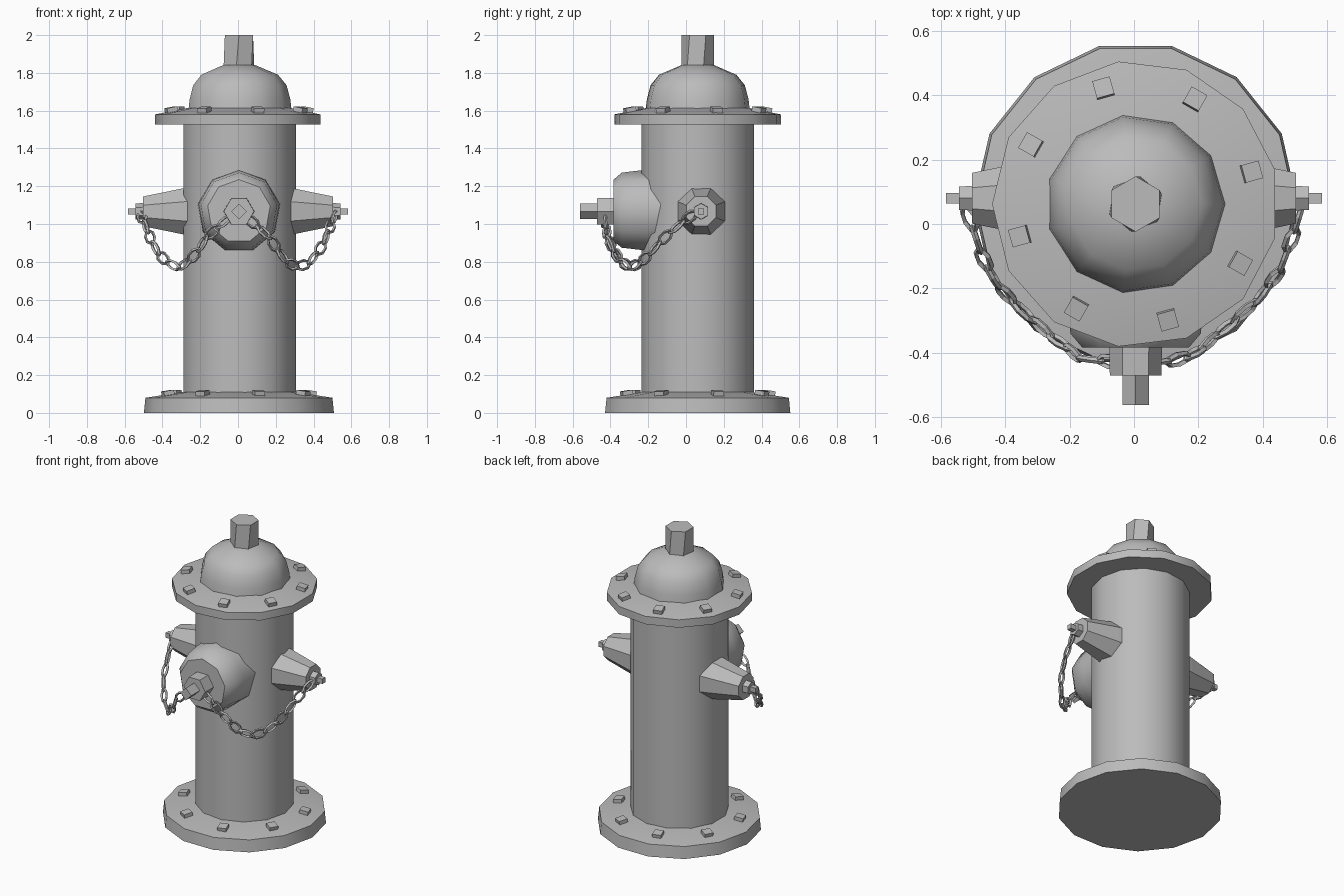
import bpy, bmesh
from math import radians, sin, cos, tau
from mathutils import Matrix, Vector

if "Cube" in bpy.data.objects:
    bpy.data.objects.remove(bpy.data.objects["Cube"])

iron = bpy.data.materials.new("iron_grey")
iron.use_nodes = True
iron.diffuse_color = (0.5, 0.5, 0.5, 1)
iron.node_tree.nodes["Principled BSDF"].inputs["Base Color"].default_value = (0.5, 0.5, 0.5, 1)

CX, CY = 0.005, 0.062
AXIS = Matrix.Translation((CX, CY, 0))


def finish(name, bm, smooth=None):
    """Turn a bmesh into an object, smooth below the given angle."""
    bmesh.ops.recalc_face_normals(bm, faces=bm.faces)
    mesh = bpy.data.meshes.new(name)
    bm.to_mesh(mesh)
    bm.free()
    mesh.materials.append(iron)
    obj = bpy.data.objects.new(name, mesh)
    bpy.context.collection.objects.link(obj)
    if smooth:
        bpy.ops.object.select_all(action='DESELECT')
        obj.select_set(True)
        bpy.context.view_layer.objects.active = obj
        bpy.ops.object.shade_smooth_by_angle(angle=radians(smooth))
    return obj


def lathe(bm, profile, sides, phase=0.0, matrix=AXIS, twist=0.0):
    """Capped polygonal turning of (radius, height) points about local z."""
    rings = []
    for i, (r, z) in enumerate(profile):
        turn = radians(phase + twist * i)
        rings.append([bm.verts.new(matrix @ Vector((r * cos(turn + tau * k / sides),
                                                    r * sin(turn + tau * k / sides), z)))
                      for k in range(sides)])
    for low, high in zip(rings, rings[1:]):
        for k in range(sides):
            n = (k + 1) % sides
            bm.faces.new((low[k], low[n], high[n], high[k]))
    bm.faces.new(rings[0])
    bm.faces.new(rings[-1])


def turned(name, profile, sides, phase=0.0, matrix=AXIS, smooth=None, twist=0.0):
    bm = bmesh.new()
    lathe(bm, profile, sides, phase, matrix, twist)
    return finish(name, bm, smooth)


def bolt_ring(name, radius, z, tilt):
    """Eight square bolts lying on a sloped flange."""
    bm = bmesh.new()
    for k in range(8):
        place = (AXIS @ Matrix.Rotation(radians(15.5 + 45 * k), 4, 'Z')
                 @ Matrix.Translation((radius, 0, z)) @ Matrix.Rotation(radians(tilt), 4, 'Y'))
        bmesh.ops.create_cube(bm, size=1, matrix=place @ Matrix.Diagonal((0.056, 0.056, 0.036, 1)))
    finish(name, bm)


# Body: foot, barrel, upper flange, dome and operating stem
turned("base_flange", [(0.503, 0), (0.495, 0.08), (0.3, 0.11)], 14, 0, smooth=33)
turned("barrel", [(0.301, 0.05), (0.301, 1.56)], 13, 0, smooth=33)
turned("top_flange", [(0.445, 1.527), (0.445, 1.58), (0.27, 1.615)], 13, 13.85, smooth=33)
turned("dome", [(0.279, 1.6), (0.272, 1.66), (0.252, 1.735), (0.207, 1.79), (0.085, 1.842)],
       11, 0, smooth=36)
turned("stem", [(0.087, 1.82), (0.086, 2.0)], 6, 20, twist=10)
bolt_ring("base_bolts", 0.39, 0.1, 9)
bolt_ring("top_bolts", 0.372, 1.6, 11)

# Front outlet
front = Matrix.Translation((0.005, 0, 1.067)) @ Matrix.Rotation(radians(90), 4, 'X')
turned("front_outlet", [(0.222, 0.1), (0.217, 0.24), (0.205, 0.34), (0.168, 0.383)],
       9, 90, front, smooth=43)
turned("front_nut", [(0.082, 0.37), (0.08, 0.47)], 6, 0, front)
turned("front_pin", [(0.041, 0.46), (0.041, 0.562)], 4, 0, front)

# Chain path on the left; mirrored for the right
PATH = [Vector(p) for p in (
    (0.52, 0.05, 1.06), (0.485, -0.06, 0.98), (0.45, -0.15, 0.89), (0.39, -0.23, 0.80),
    (0.30, -0.31, 0.765), (0.23, -0.37, 0.83), (0.16, -0.42, 0.94), (0.04, -0.43, 1.04))]


def along(path, t):
    """Point at fraction t of the path length."""
    left = t * sum((b - a).length for a, b in zip(path, path[1:]))
    for a, b in zip(path, path[1:]):
        step = (b - a).length
        if left <= step:
            return a.lerp(b, left / step)
        left -= step
    return path[-1].copy()


def chain(name, side, count=11):
    bm = bmesh.new()
    path = [Vector((p.x * side, p.y, p.z)) for p in PATH]
    for i in range(count):
        a, b = along(path, i / count), along(path, (i + 1) / count)
        way = (b - a).normalized()
        wide = way.cross(Vector((side * 0.6, -0.8, 0))).normalized()
        wide = Matrix.Rotation(radians(25 if i % 2 else -25), 3, way) @ wide
        flat = way.cross(wide)
        mid, half = (a + b) / 2, (b - a).length / 2 + 0.008
        # Six-sided elongated ring of square wire
        rings = []
        for u, v in ((1, .2), (.35, 1), (-.35, 1), (-1, .2), (-1, -.2), (-.35, -1), (.35, -1), (1, -.2)):
            spot = mid + way * (half * u) + wide * (0.023 * v)
            out = (spot - mid).normalized()
            rings.append([bm.verts.new(spot + d * 0.009) for d in (out, flat, -out, -flat)])
        for k, ring in enumerate(rings):
            after = rings[(k + 1) % len(rings)]
            for j in range(4):
                n = (j + 1) % 4
                bm.faces.new((ring[j], ring[n], after[n], after[j]))
    finish(name, bm)


# Side outlets with their chains
for label, side in (("left", 1), ("right", -1)):
    place = Matrix.Translation((0, 0.08, 1.067)) @ Matrix.Rotation(radians(90 * side), 4, 'Y')
    turned(label + "_outlet", [(0.148, 0.2), (0.132, 0.29), (0.085, 0.503)], 8, 22.5, place)
    turned(label + "_nut", [(0.044, 0.49), (0.042, 0.543)], 6, 0, place)
    turned(label + "_pin", [(0.023, 0.53), (0.023, 0.583)], 4, 45, place)
    chain(label + "_chain", side)
